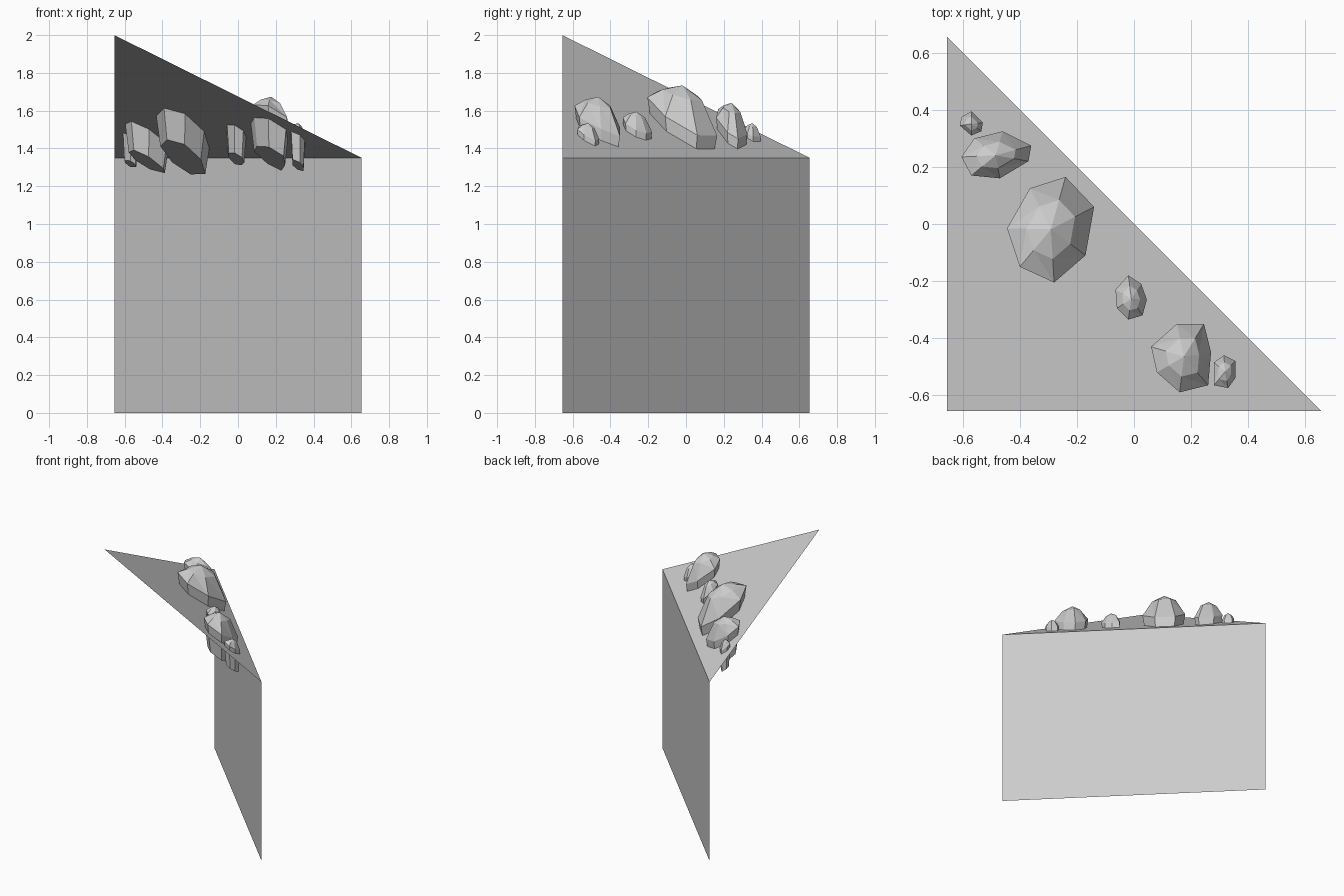
import bpy
import bmesh
from mathutils import Vector

cube = bpy.data.objects.get("Cube")
if cube:
    bpy.data.objects.remove(cube, do_unlink=True)

HALF, EDGE, PEAK = 0.655, 1.35, 2.0


def make_material(name, value):
    mat = bpy.data.materials.new(name)
    mat.use_nodes = True
    color = (value, value, value, 1)
    mat.diffuse_color = color
    mat.node_tree.nodes["Principled BSDF"].inputs["Base Color"].default_value = color
    return mat


stone = make_material("stone_grey", 0.6)


def finish(bm, name):
    mesh = bpy.data.meshes.new(name)
    bm.to_mesh(mesh)
    bm.free()
    mesh.materials.append(stone)
    obj = bpy.data.objects.new(name, mesh)
    bpy.context.collection.objects.link(obj)
    return obj


def slope(p):
    """Height of the sloping ledge at a plan position."""
    return EDGE - (p.x + p.y) * (PEAK - EDGE) / (2 * HALF)


# Cliff: a diagonal wall with a sloping triangular ledge on its upper edge
bm = bmesh.new()
base_a, base_b, top_b, top_a, peak = [bm.verts.new(co) for co in (
    (HALF, -HALF, 0), (-HALF, HALF, 0), (-HALF, HALF, EDGE),
    (HALF, -HALF, EDGE), (-HALF, -HALF, PEAK))]
bm.faces.new((base_a, base_b, top_b, top_a))
bm.faces.new((top_a, top_b, peak))
finish(bm, "cliff_sheet")


def rock(name, outline, height, depth=0.14):
    """Faceted boulder: tapered foot, widest girdle, crown ring and apex."""
    girdle = [Vector(p) for p in outline]
    center = sum(girdle, Vector((0, 0))) / len(girdle)
    mid = slope(center)
    foot, belt, crown = [], [], []
    bm = bmesh.new()
    for p in girdle:
        low = center + (p - center) * 0.78
        high = center + (p - center) * 0.56
        foot.append(bm.verts.new((low.x, low.y, slope(low) - depth)))
        belt.append(bm.verts.new((p.x, p.y, slope(p) + height * 0.35)))
        # The crown is less tilted than the ledge
        crown.append(bm.verts.new(
            (high.x, high.y, (mid + slope(high)) / 2 + height * 0.8)))
    apex = bm.verts.new((center.x, center.y, mid + height))
    bm.faces.new(foot)
    count = len(girdle)
    for i in range(count):
        j = (i + 1) % count
        bm.faces.new((foot[i], foot[j], belt[j], belt[i]))
        bm.faces.new((belt[i], belt[j], crown[j]))
        bm.faces.new((belt[i], crown[j], crown[i]))
        bm.faces.new((crown[i], crown[j], apex))
    bmesh.ops.recalc_face_normals(bm, faces=bm.faces)
    finish(bm, name)


# Row of boulders along the ledge
rock("large_rock", [(-.445, -.015), (-.365, .125), (-.24, .165), (-.14, .06),
                    (-.17, -.11), (-.28, -.205), (-.4, -.15)], 0.23, 0.15)
rock("left_rock", [(-.56, .3), (-.46, .325), (-.36, .275), (-.37, .22),
                   (-.47, .16), (-.57, .17), (-.605, .235)], 0.17)
rock("small_rock", [(-.02, -.18), (.025, -.21), (.045, -.265), (.03, -.32),
                    (-.02, -.335), (-.06, -.295), (-.065, -.23)], 0.11)
rock("right_rock", [(.06, -.43), (.15, -.35), (.245, -.35), (.27, -.45),
                    (.26, -.565), (.16, -.59), (.08, -.52)], 0.18)
rock("right_pebble", [(.28, -.485), (.315, -.46), (.355, -.48), (.355, -.54),
                      (.33, -.575), (.28, -.565)], 0.085)
rock("left_pebble", [(-.605, .375), (-.57, .395), (-.53, .355), (-.535, .325),
                     (-.57, .31), (-.61, .345)], 0.075)
